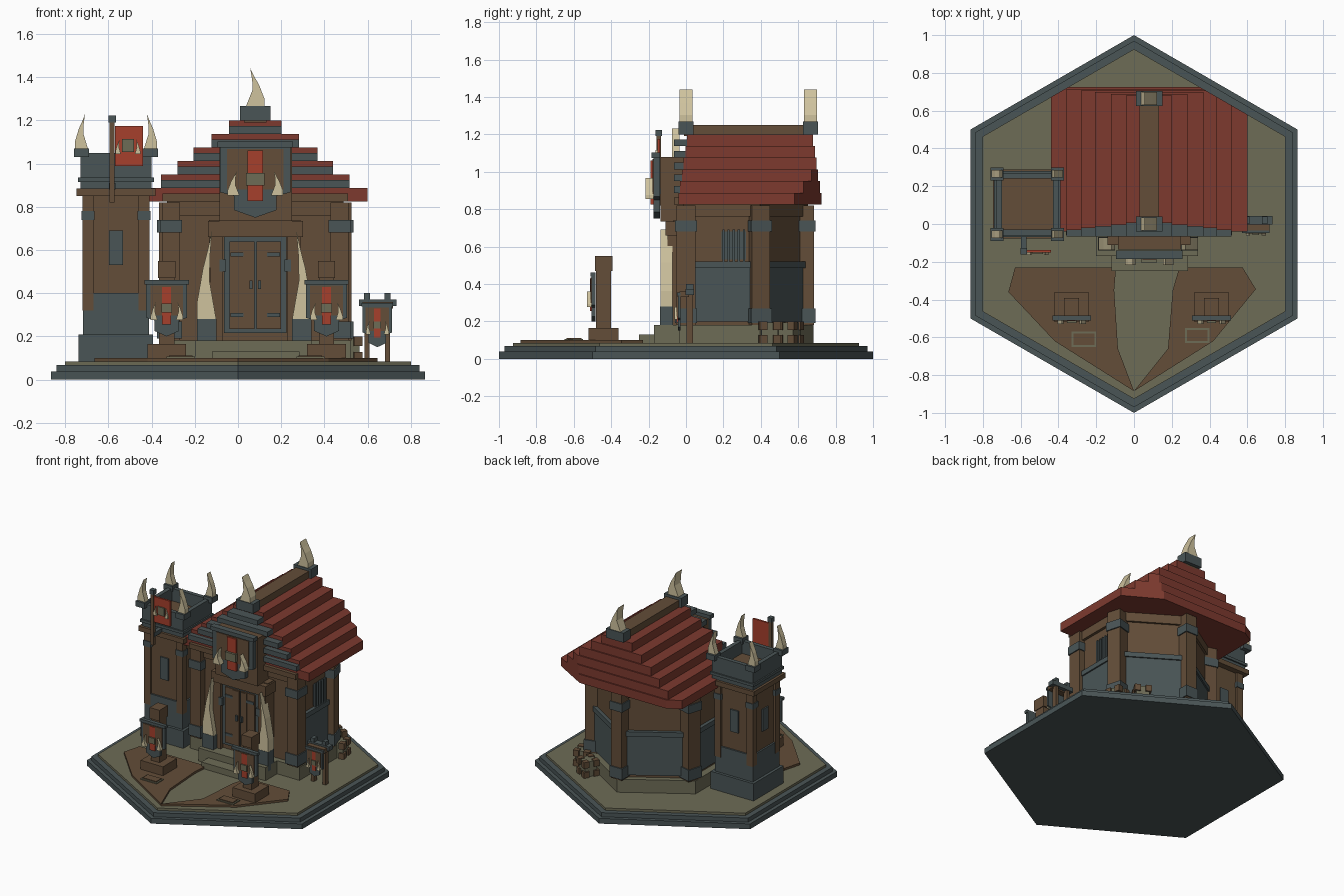
import bpy, bmesh, math
from mathutils import Vector

cube = bpy.data.objects.get("Cube")
if cube:
    bpy.data.objects.remove(cube, do_unlink=True)


def material(name, rgb):
    m = bpy.data.materials.new(name)
    m.use_nodes = True
    m.diffuse_color = (*rgb, 1)
    m.node_tree.nodes["Principled BSDF"].inputs["Base Color"].default_value = (*rgb, 1)
    return m


SLATE = material("slate", (.068, .091, .094))
WOOD = material("brown_wood", (.125, .075, .04))
ROOF = material("roof_red", (.205, .042, .028))
RED = material("banner_red", (.38, .05, .025))
STONE = material("olive_stone", (.155, .15, .094))
BONE = material("bone", (.62, .54, .34))


def prism(name, pts, a, b, mat, axis="z"):
    """Extrude a 2D outline from a to b along z (xy outline) or y (xz outline)."""
    place = (lambda u, v, w: (u, v, w)) if axis == "z" else (lambda u, v, w: (u, w, v))
    bm = bmesh.new()
    low = [bm.verts.new(place(u, v, a)) for u, v in pts]
    top = [bm.verts.new(place(u, v, b)) for u, v in pts]
    bm.faces.new(low)
    bm.faces.new(top)
    for i in range(len(pts)):
        j = (i + 1) % len(pts)
        bm.faces.new((low[i], low[j], top[j], top[i]))
    bmesh.ops.recalc_face_normals(bm, faces=bm.faces)
    me = bpy.data.meshes.new(name)
    bm.to_mesh(me)
    bm.free()
    me.materials.append(mat)
    ob = bpy.data.objects.new(name, me)
    bpy.context.collection.objects.link(ob)
    return ob


def box(name, x0, x1, y0, y1, z0, z1, mat):
    return prism(name, [(x0, y0), (x1, y0), (x1, y1), (x0, y1)], z0, z1, mat)


def block(name, x, y, sx, sy, z0, z1, mat, turn=0):
    """Box given by its centre and size, turned about z."""
    ob = box(name, -sx / 2, sx / 2, -sy / 2, sy / 2, z0, z1, mat)
    ob.location = (x, y, 0)
    ob.rotation_euler.z = turn
    return ob


def horn(name, x, y, z, w, h, depth, side=1):
    shape = [(-.5, 0), (.5, 0), (.5, .2), (.2, .57), (-.05, .78), (-.28, 1), (-.17, .7), (-.15, .43)]
    prism(name, [(x + side * w * u, z + h * v) for u, v in shape],
          y - depth / 2, y + depth / 2, BONE, "y")


def emblem(name, x, y, z, w, h):
    """Framed shield: slate frame, wooden field, red strip, boss and tusks; y is its back."""
    d = .1 * w
    half = [(.5, 1), (.5, .34), (.3, .29), (.3, .1), (0, 0), (-.3, .1), (-.3, .29), (-.5, .34), (-.5, 1)]
    prism(name + "_frame", [(x + w * u, z + h * v) for u, v in half], y - d, y, SLATE, "y")
    box(name + "_field", x - .4 * w, x + .4 * w, y - d - .006, y - d, z + .38 * h, z + .92 * h, WOOD)
    box(name + "_top_bar", x - .54 * w, x + .54 * w, y - 1.4 * d, y, z + .94 * h, z + 1.02 * h, SLATE)
    box(name + "_strip", x - .11 * w, x + .11 * w, y - 1.5 * d, y - d, z + .22 * h, z + .9 * h, RED)
    box(name + "_boss", x - .13 * w, x + .13 * w, y - 2 * d, y - d, z + .43 * h, z + .6 * h, STONE)
    for s in (1, -1):
        horn(name + "_tusk", x + s * .31 * w, y - 1.7 * d, z + .3 * h, .17 * w, .33 * h, 1.3 * d, s)


# Hexagonal base
def hexagon(name, r, z0, z1, mat):
    prism(name, [(r * math.sin(k * math.pi / 3), r * math.cos(k * math.pi / 3)) for k in range(6)], z0, z1, mat)


hexagon("base_lower", 1, 0, .038, SLATE)
hexagon("base_upper", .97, .038, .068, SLATE)
hexagon("ground", .926, .068, .085, STONE)

# Dirt patches, slabs and signposts on both sides of the path
prism("dirt_right", [(-.63, -.23), (-.095, -.23), (-.105, -.35), (-.085, -.66), (0, -.885),
                     (-.42, -.62), (-.665, -.36)], .085, .1, WOOD)
prism("dirt_left", [(.575, -.23), (.24, -.23), (.205, -.35), (.18, -.66), (0, -.885),
                    (.42, -.62), (.645, -.345)], .085, .1, WOOD)
for x, slab_x, slab_y in ((-.33, -.265, -.61), (.41, .335, -.59)):
    block("paving_rim", slab_x, slab_y, .13, .08, .095, .106, STONE)
    block("paving_slab", slab_x, slab_y, .11, .06, .1, .112, WOOD)
    block("sign_plinth", x, -.44, .18, .16, .09, .165, WOOD)
    block("sign_post", x, -.44, .07, .08, .165, .47, WOOD)
    block("sign_cap", x, -.44, .08, .095, .47, .55, WOOD)
    emblem("sign", x, -.485, .2, .19, .255)

# House walls: five-sided plan with a pointed back
plan = [(.47, 0), (.47, .39), (.08, .635), (-.31, .39), (-.31, 0)]
centre = Vector((.08, .28))


def grown(k):
    return [tuple(centre + (Vector(p) - centre) * k) for p in plan]


prism("foundation", grown(1.13), .08, .18, STONE)
prism("walls", plan, .18, .84, WOOD)
prism("wall_top_beam", grown(1.05), .76, .83, WOOD)
for (x0, y0), (x1, y1) in zip(plan[:4], plan[1:]):
    turn = math.atan2(y1 - y0, x1 - x0)
    length = math.hypot(x1 - x0, y1 - y0)
    mx, my = (x0 + x1) / 2, (y0 + y1) / 2
    block("wall_lower_panel", mx, my, length - .06, .03, .2, .5, SLATE, turn)
    block("wall_band", mx, my, length - .04, .05, .485, .52, SLATE, turn)
for (x, y), turn in zip(plan, (0, .28, 0, -.28, 0)):
    block("corner_pillar", x, y, .085, .1, .18, .82, WOOD, turn)
    block("pillar_foot", x, y, .1, .115, .19, .27, SLATE, turn)
    block("pillar_cap", x, y, .1, .115, .68, .74, SLATE, turn)

# Barred side window
box("window_back", .46, .476, .19, .32, .53, .68, SLATE)
for i in range(5):
    block("window_bar", .482, .2 + i * .0275, .014, .012, .52, .69, SLATE)

# Stepped roof, trimmed along the hexagonal edge of the base
RIM, SLOPE = .926, .577
for i, half in enumerate((.52, .437, .36, .287, .203, .122)):
    xl, xr, back, front = .08 - half, .08 + half, .725 - .009 * i, -.04 + .009 * i
    pts = [(xl, front), (xr, front)]
    for x, s in ((xr, 1), (xl, -1)):
        edge = RIM - SLOPE * abs(x)
        corner = [(x, edge), (s * (RIM - back) / SLOPE, back)] if edge < back else [(x, back)]
        pts += corner if s > 0 else corner[::-1]
    z0 = .825 + i * .0625
    prism("roof_layer", pts, z0, z0 + .0625, ROOF)
    trim = half if i else half - .09
    box("gable_trim", .08 - trim, .08 + trim, -.065, front + .01, z0, z0 + .036, SLATE if i else WOOD)
box("ridge_beam", .028, .132, -.01, .68, 1.19, 1.25, WOOD)
for y in (0, .665):
    block("ridge_horn_base", .08, y, .14, .08, 1.2, 1.268, SLATE)
    horn("ridge_horn", .08, y, 1.268, .084, .172, .07)

# Gatehouse with steps, door, lintel and crest
box("lower_step", -.12, .285, -.25, -.05, .08, .13, STONE)
box("upper_step", -.2, .34, -.17, 0, .08, .18, STONE)
box("gate_block", -.135, .29, -.07, .03, .18, .74, WOOD)
box("gate_lintel", -.14, .3, -.11, 0, .66, .735, WOOD)
box("door_frame", -.065, .225, -.085, -.06, .215, .66, SLATE)
for s in (-1, 1):
    block("door_leaf", .08 + s * .062, -.084, .115, .02, .235, .64, WOOD)
    block("door_plank", .08 + s * .035, -.088, .045, .02, .24, .635, WOOD)
    for z in (.29, .57):
        block("door_strap", .08 + s * .085, -.094, .06, .014, z, z + .018, SLATE)
    block("door_handle", .08 + s * .02, -.1, .014, .02, .42, .46, SLATE)
    block("gate_bracket", .08 + s * .15, -.09, .03, .03, .5, .555, SLATE)
    block("gate_post", .08 + s * .18, -.07, .06, .06, .18, .66, WOOD)
    block("gate_horn_base", .075 + s * .22, -.105, .09, .07, .14, .28, SLATE)
    horn("gate_horn", .075 + s * .22, -.105, .28, .088, .41, .065, s)
box("crest_backing", -.085, .25, -.135, .05, .735, 1.08, WOOD)
emblem("crest", .08, -.14, .75, .325, .345)

# Watch tower
TX, TY = -.565, .105


def tier(name, size, z0, z1, mat):
    block(name, TX, TY, size, size, z0, z1, mat)


tier("tower_plinth", .345, .08, .21, SLATE)
tier("tower_lower_body", .305, .21, .4, SLATE)
tier("tower_body", .28, .4, .86, WOOD)
tier("tower_cornice", .365, .85, .885, WOOD)
tier("tower_ledge", .33, .885, .93, SLATE)
tier("tower_floor", .3, .93, .96, WOOD)
tier("tower_eave", .35, .915, .935, SLATE)
for sx in (-1, 1):
    block("parapet_side", TX + sx * .15, TY, .03, .33, .93, 1.05, SLATE)
    block("parapet_end", TX, TY + sx * .15, .33, .03, .93, 1.05, SLATE)
    block("tower_window_end", TX, TY + sx * .14, .065, .02, .53, .69, SLATE)
    block("tower_window_side", TX + sx * .14, TY, .02, .065, .53, .69, SLATE)
    for sy in (-1, 1):
        block("tower_post", TX + sx * .13, TY + sy * .13, .05, .05, .32, .86, WOOD)
        block("tower_post_cap", TX + sx * .13, TY + sy * .13, .06, .06, .74, .78, SLATE)
        block("tower_merlon", TX + sx * .16, TY + sy * .16, .07, .07, 1.03, 1.07, SLATE)
        horn("tower_horn", TX + sx * .16, TY + sy * .16, 1.07, .06, .16, .04, sx)

# Flag on the tower front
block("flag_pole", -.583, -.145, .024, .024, .82, 1.19, WOOD)
block("flag_pole_cap", -.583, -.145, .034, .034, 1.19, 1.222, SLATE)
block("flag_bracket", -.583, -.1, .03, .1, .88, .91, SLATE)
box("flag", -.57, -.44, -.152, -.138, .99, 1.175, RED)
block("flag_boss", -.51, -.15, .055, .02, 1.055, 1.115, STONE)
for s in (-1, 1):
    horn("flag_tusk", -.51 + s * .045, -.157, 1.045, .025, .07, .012, s)

# Standing banner beside the house
for x in (.598, .692):
    block("banner_post", x, .02, .024, .035, .08, .37, WOOD)
    block("banner_post_cap", x, .02, .028, .04, .37, .4, SLATE)
block("banner_crossbar", .647, .02, .175, .045, .34, .372, SLATE)
block("banner_arm", .647, -.01, .14, .05, .33, .36, WOOD)
emblem("banner", .645, -.03, .15, .135, .2)

# Supply crates behind the house
for x, y, turn in ((.51, .44, .2), (.4, .555, -.5)):
    block("crate", x, y, .09, .09, .085, .195, STONE, turn)
    for k in range(4):
        a = turn + math.pi / 4 + k * math.pi / 2
        for z in (.082, .155):
            block("crate_corner", x + .052 * math.cos(a), y + .052 * math.sin(a), .04, .04, z, z + .045, WOOD, turn)
